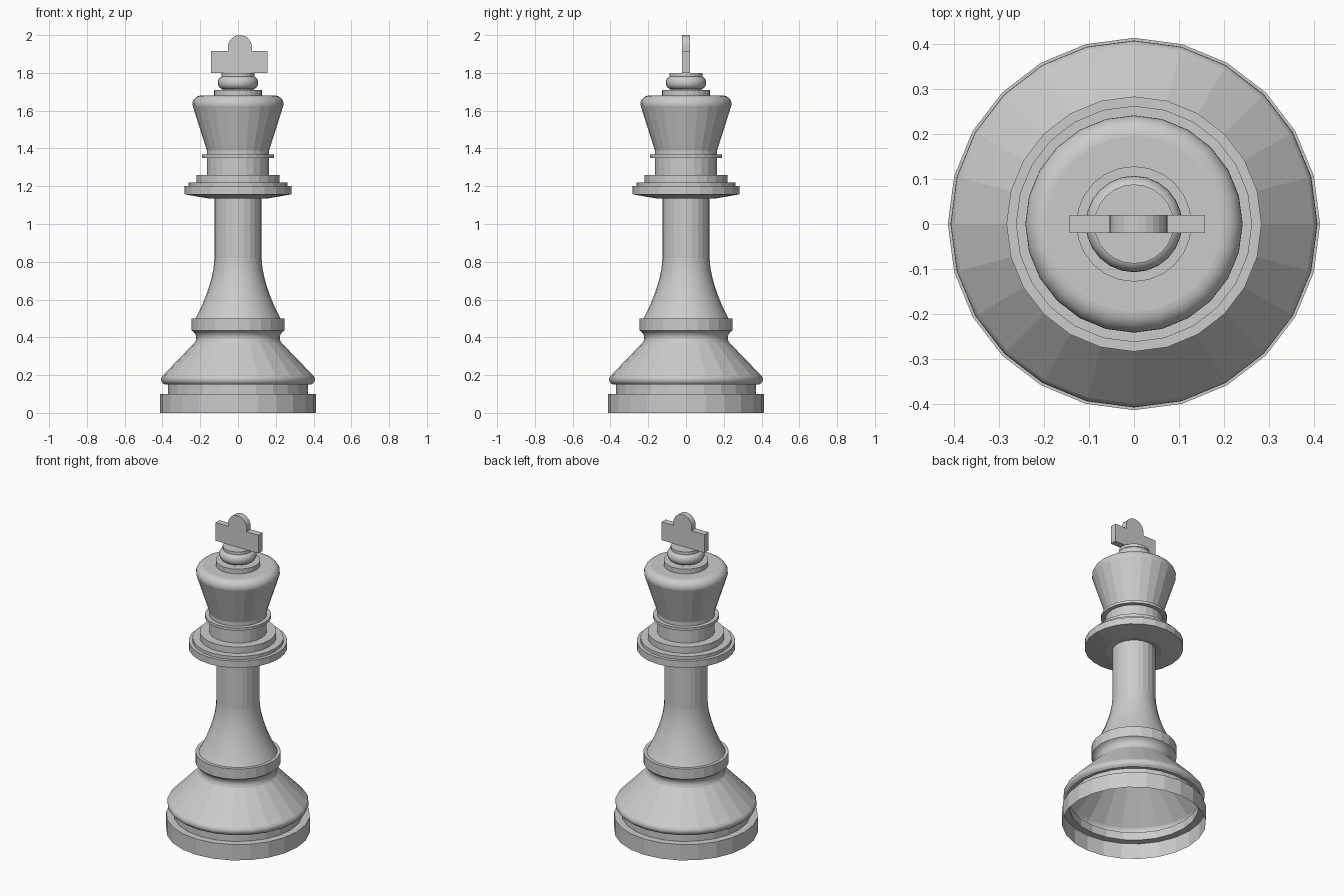
import bpy
import bmesh
from math import sin, cos, pi, radians

SIDES = 24

cube = bpy.data.objects.get("Cube")
if cube:
    bpy.data.objects.remove(cube, do_unlink=True)

grey = bpy.data.materials.new("plain grey")
grey.use_nodes = True
colour = (0.6, 0.6, 0.6, 1)
grey.diffuse_color = colour
grey.node_tree.nodes["Principled BSDF"].inputs["Base Color"].default_value = colour


def finish(name, bm):
    """Turn a bmesh into a named object with the grey material."""
    mesh = bpy.data.meshes.new(name)
    bm.to_mesh(mesh)
    bm.free()
    mesh.materials.append(grey)
    obj = bpy.data.objects.new(name, mesh)
    bpy.context.collection.objects.link(obj)
    return obj


def arc(r, z, rr, rz, start, end, steps):
    """Points of an elliptical arc, angles in degrees."""
    angles = [radians(start + (end - start) * i / steps) for i in range(steps + 1)]
    return [(r + rr * cos(a), z + rz * sin(a)) for a in angles]


def lathe(name, profile, smooth=False, cap=False):
    """Revolve (radius, height) points, listed from bottom to top, as an open shell."""
    bm = bmesh.new()
    turns = [2 * pi * i / SIDES for i in range(SIDES)]
    rings = [[bm.verts.new((r * cos(a), r * sin(a), z)) for a in turns] for r, z in profile]
    for low, high in zip(rings, rings[1:]):
        for i in range(SIDES):
            j = (i + 1) % SIDES
            bm.faces.new((low[i], low[j], high[j], high[i])).smooth = smooth
    if cap:
        bm.faces.new(rings[-1])
    return finish(name, bm)


# Hollow foot, open underneath
lathe("plinth", [(.413, 0), (.413, .10), (.37, .10)])
lathe("plinth_step", [(.37, .10), (.37, .15), (.39, .15)])
bead = arc(.382, .177, .025, .027, -72, 50, 7)
lathe("foot_bead", [(.39, .15)] + bead, smooth=True)
lathe("foot_cone", [bead[-1], (.23, .372)])

# Waist groove and band
groove = [(.23, .372), (.222, .387), (.221, .402), (.226, .417), (.236, .429), (.245, .435)]
lathe("waist_groove", groove, smooth=True)
lathe("waist_band", [(.245, .435), (.245, .50), (.225, .50)])

# Flared column
flare = [(.125 + .1 * (1 - i / 10) ** 1.7, .5 + .032 * i) for i in range(11)]
lathe("column_flare", flare, smooth=True)
lathe("column", [(.125, .82), (.125, 1.14)])

# Stepped collar
lathe("collar", [(.125, 1.14), (.16, 1.136), (.283, 1.157), (.283, 1.20),
                 (.262, 1.20), (.262, 1.22), (.22, 1.22), (.22, 1.26), (.165, 1.26)])

# Neck with a thin ring
lathe("neck", [(.165, 1.26), (.165, 1.35), (.19, 1.35), (.19, 1.367),
               (.165, 1.367), (.165, 1.39)])

# Crown with rounded rim
rim = arc(.195, 1.635, .046, .045, -12, 90, 9)
lathe("crown", [(.165, 1.39), rim[0]])
lathe("crown_rim", rim, smooth=True)
lathe("crown_top", [rim[-1], (.128, 1.68), (.128, 1.71), (.09, 1.71)])

# Finial bulb and disc
bulb = arc(.078, 1.748, .029, .034, -90, 90, 10)
lathe("finial_bulb", [(.09, 1.71)] + bulb, smooth=True)
lathe("finial_disc", [bulb[-1], (.088, 1.782), (.088, 1.80)], cap=True)

# Flat cross with a rounded top
outline = [(-.143, 1.915), (-.143, 1.80), (.157, 1.80), (.157, 1.915), (.074, 1.915)]
outline += arc(.01, 1.936, .064, .064, 0, 180, 12) + [(-.054, 1.915)]
bm = bmesh.new()
face = bm.faces.new([bm.verts.new((x, -.02, z)) for x, z in outline])
grown = bmesh.ops.extrude_face_region(bm, geom=[face])
moved = [v for v in grown["geom"] if isinstance(v, bmesh.types.BMVert)]
bmesh.ops.translate(bm, verts=moved, vec=(0, .04, 0))
bmesh.ops.recalc_face_normals(bm, faces=bm.faces)
finish("cross", bm)
